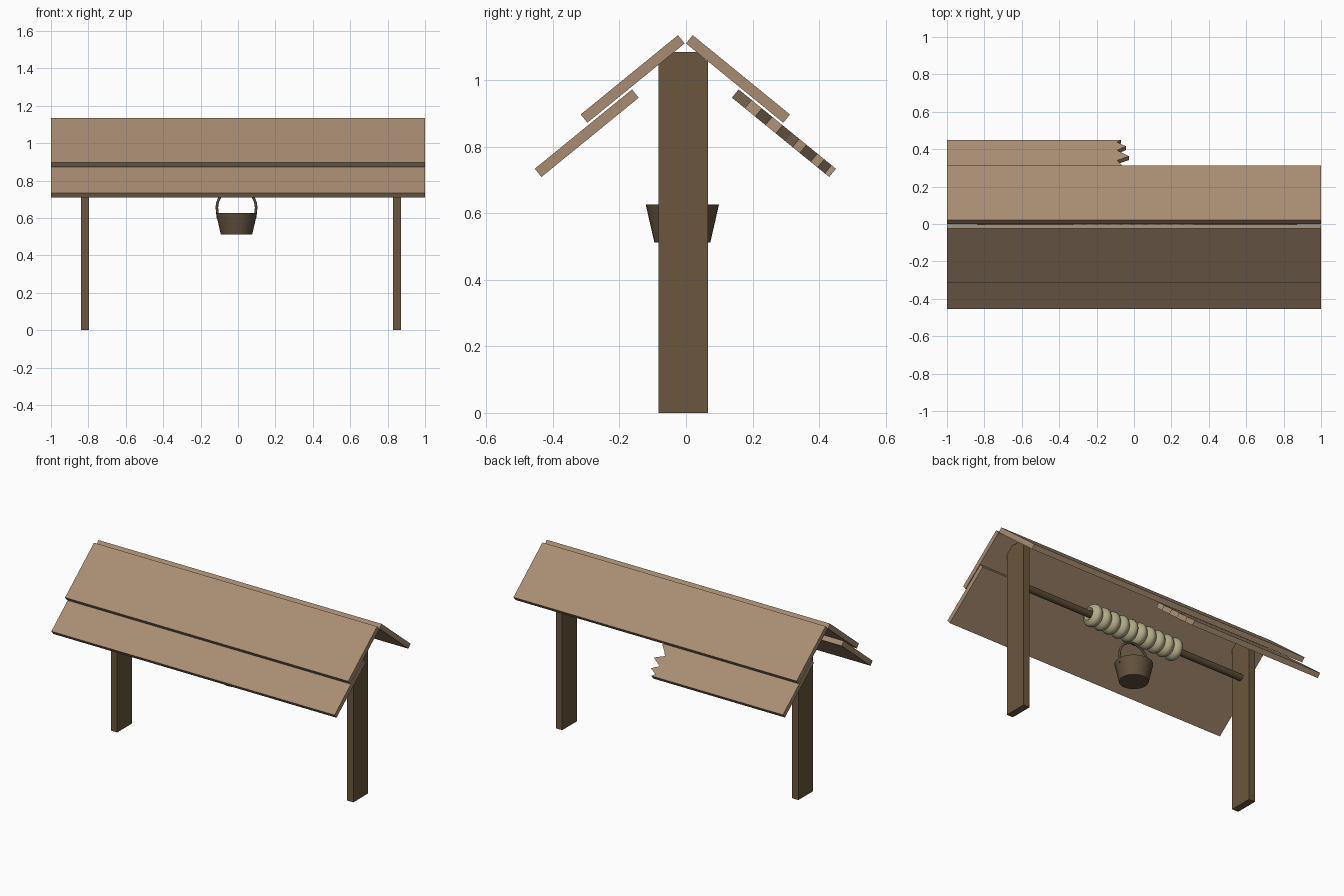
import bpy, bmesh, math
from mathutils import Vector

if "Cube" in bpy.data.objects:
    bpy.data.objects.remove(bpy.data.objects["Cube"])


def material(name, rgb):
    m = bpy.data.materials.new(name)
    m.diffuse_color = (*rgb, 1)
    m.use_nodes = True
    m.node_tree.nodes["Principled BSDF"].inputs["Base Color"].default_value = m.diffuse_color
    return m


ROOF = material("light roof wood", (0.39, 0.265, 0.17))
POST = material("dark post wood", (0.145, 0.095, 0.047))
ROD = material("axle wood", (0.11, 0.07, 0.038))
BUCKET = material("bucket wood", (0.125, 0.083, 0.047))
ROPE = material("pale rope", (0.45, 0.41, 0.25))


def finish(bm, name, mat, smooth=False):
    bmesh.ops.recalc_face_normals(bm, faces=bm.faces)
    me = bpy.data.meshes.new(name)
    bm.to_mesh(me)
    bm.free()
    me.materials.append(mat)
    ob = bpy.data.objects.new(name, me)
    bpy.context.collection.objects.link(ob)
    if smooth:
        bpy.ops.object.select_all(action='DESELECT')
        ob.select_set(True)
        bpy.context.view_layer.objects.active = ob
        bpy.ops.object.shade_smooth_by_angle(angle=math.radians(40))
    return ob


def prism(name, pts, offset, mat):
    """Extrude a flat outline by an offset vector."""
    bm = bmesh.new()
    f = bm.faces.new([bm.verts.new(p) for p in pts])
    r = bmesh.ops.extrude_face_region(bm, geom=[f])
    vs = [g for g in r["geom"] if isinstance(g, bmesh.types.BMVert)]
    bmesh.ops.translate(bm, verts=vs, vec=offset)
    return finish(bm, name, mat)


def lathe(name, profile, center, mat, axis='Z', n=32):
    """Revolve (radius, height) points; radius 0 closes the end."""
    bm = bmesh.new()
    c = Vector(center)
    rings = []
    for r, h in profile:
        ring = []
        for i in range(1 if r == 0 else n):
            a = math.tau * i / n
            u, v = r * math.cos(a), r * math.sin(a)
            ring.append(bm.verts.new(c + Vector((u, v, h) if axis == 'Z' else (h, u, v))))
        rings.append(ring)
    for a, b in zip(rings, rings[1:]):
        for i in range(n):
            j = (i + 1) % n
            if len(a) == 1:
                bm.faces.new((a[0], b[i], b[j]))
            elif len(b) == 1:
                bm.faces.new((a[i], a[j], b[0]))
            else:
                bm.faces.new((a[i], a[j], b[j], b[i]))
    return finish(bm, name, mat, True)


# Roof planks: outline in (x, distance down the slope), thickened outwards
LEN = 0.377


def plank(name, side, y, z, outline):
    pts = [Vector((x, side * (y + 0.775 * t) - 0.002, z - 0.632 * t)) for x, t in outline]
    prism(name, pts, Vector((0, side * 0.632, 0.775)) * 0.032, ROOF)


full = [(-1, 0), (1, 0), (1, LEN), (-1, LEN)]
for label, side in (("front", -1), ("back", 1)):
    plank(label + "_upper_roof_plank", side, 0.002, 1.11, full)
plank("front_lower_roof_plank", -1, 0.14, 0.947, full)

# Broken plank with a splintered end
jag = [(-0.05, 0), (-0.08, 0.05), (-0.03, 0.09), (-0.08, 0.13), (-0.035, 0.17),
       (-0.07, 0.207), (-0.09, 0.235), (-0.027, 0.263), (-0.09, 0.305),
       (-0.043, 0.332), (-0.09, 0.36), (-0.07, LEN)]
plank("back_broken_roof_plank", 1, 0.14, 0.947, [(-1, 0)] + jag + [(-1, LEN)])

# Posts with tops cut to the roof slope
post = [(-0.082, 0), (0.066, 0), (0.066, 1.055), (0.031, 1.085), (-0.045, 1.085), (-0.082, 1.05)]
for name, x in (("left_post", -0.84), ("right_post", 0.828)):
    prism(name, [Vector((x, y, z)) for y, z in post], Vector((0.044, 0, 0)), POST)

# Axle between the posts
AX = (0.0, -0.008, 0.83)
lathe("axle", [(0, -0.81), (0.021, -0.81), (0.021, 0.84), (0, 0.84)], AX, ROD, 'X', 16)

# Rope wound on the axle: two groups of coils with a pinch in the middle
prof = [(0.02, -0.31), (0.038, -0.33)]
N, P = 10, 0.066
for i in range(N):
    x0 = -0.33 + P * i
    for k in range(1, 6):
        prof.append((0.05 + 0.019 * math.sin(math.pi * k / 6), x0 + P * k / 6))
    if i < N - 1:
        prof.append((0.042 if i == N // 2 - 1 else 0.05, x0 + P))
prof += [(0.038, 0.33), (0.02, 0.31)]
lathe("rope_coil", prof, AX, ROPE, 'X', 24)

# Open bucket
BX, BY = -0.008, -0.011
lathe("bucket", [(0, 0.512), (0.084, 0.512), (0.110, 0.626), (0.100, 0.626), (0.076, 0.525), (0, 0.525)],
      (BX, BY, 0), BUCKET)

# Bucket handle: arched tube
cu = bpy.data.curves.new("bucket_handle", 'CURVE')
cu.dimensions = '3D'
cu.bevel_depth = 0.007
cu.bevel_resolution = 2
cu.use_fill_caps = True
path = [(-0.099, 0.60)] + [(-0.105 * math.cos(math.pi * i / 16), 0.655 + 0.105 * math.sin(math.pi * i / 16))
                           for i in range(17)] + [(0.099, 0.60)]
sp = cu.splines.new('POLY')
sp.points.add(len(path) - 1)
for p, (x, z) in zip(sp.points, path):
    p.co = (BX + x, BY, z, 1)
cu.materials.append(BUCKET)
handle = bpy.data.objects.new("bucket_handle", cu)
bpy.context.collection.objects.link(handle)
